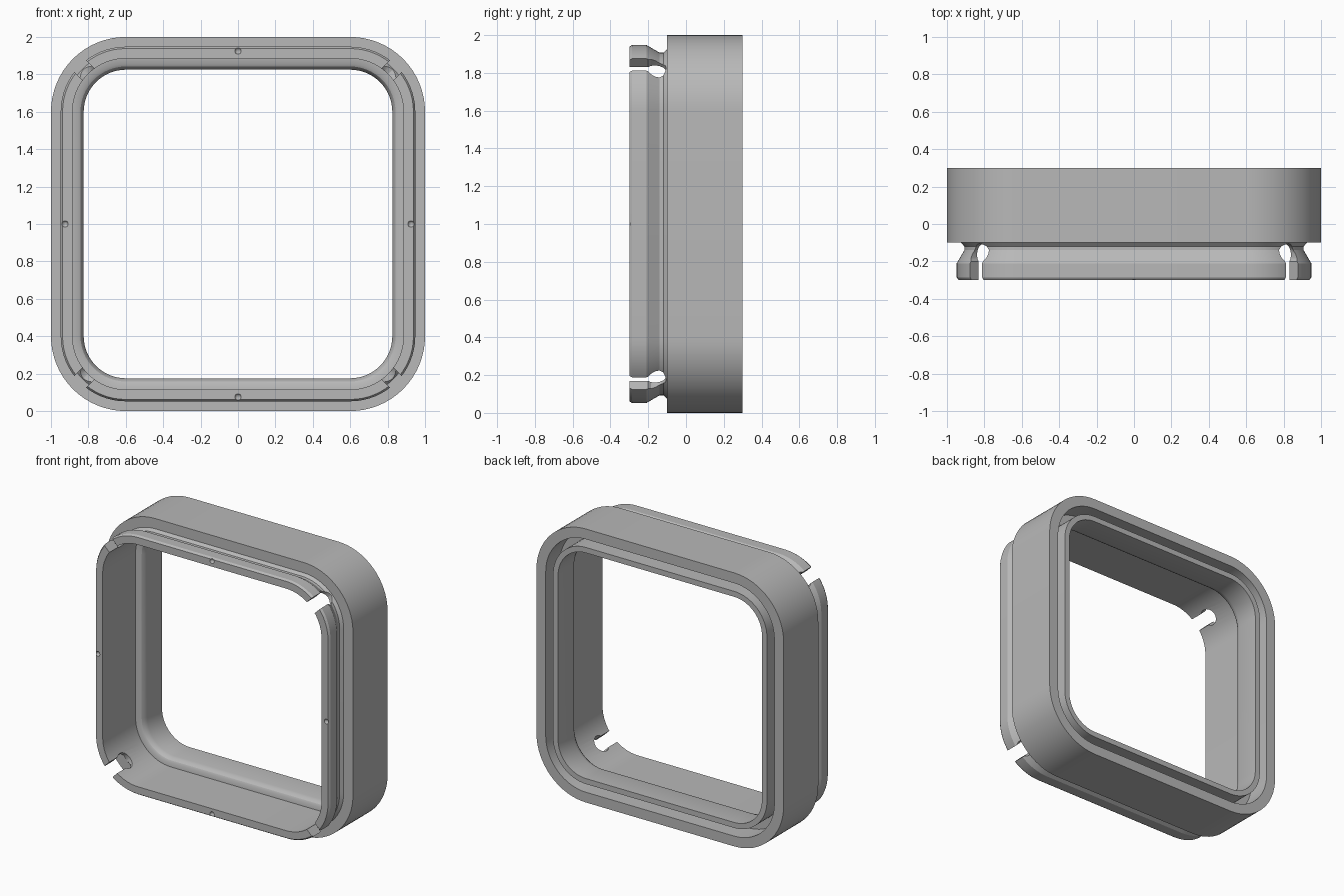
import bpy, bmesh, math
from mathutils import Matrix, Vector

default = bpy.data.objects.get("Cube")
if default:
    bpy.data.objects.remove(default, do_unlink=True)

CORNER = 0.6      # distance of the corner arc centres from the middle
STEPS = 16        # segments per corner arc

grey = bpy.data.materials.new("plain grey")
grey.use_nodes = True
grey.diffuse_color = (0.48, 0.48, 0.48, 1)
grey.node_tree.nodes["Principled BSDF"].inputs["Base Color"].default_value = (0.48, 0.48, 0.48, 1)


def new_object(name, bm):
    bmesh.ops.recalc_face_normals(bm, faces=bm.faces)
    mesh = bpy.data.meshes.new(name)
    bm.to_mesh(mesh)
    bm.free()
    mesh.materials.append(grey)
    obj = bpy.data.objects.new(name, mesh)
    bpy.context.collection.objects.link(obj)
    return obj


def sweep_frame(name, profile):
    """Sweep a closed (half size, y) profile around a rounded square."""
    bm = bmesh.new()
    rings = []
    for quarter in range(4):
        middle = math.pi / 4 + quarter * math.pi / 2
        cx = math.copysign(CORNER, math.cos(middle))
        cz = math.copysign(CORNER, math.sin(middle))
        for i in range(STEPS + 1):
            a = (quarter + i / STEPS) * math.pi / 2
            rings.append([bm.verts.new((cx + (r - CORNER) * math.cos(a), y,
                                        1 + cz + (r - CORNER) * math.sin(a)))
                          for r, y in profile])
    n = len(profile)
    for k, ring in enumerate(rings):
        after = rings[(k + 1) % len(rings)]
        for j in range(n):
            m = (j + 1) % n
            bm.faces.new((ring[j], ring[m], after[m], after[j]))
    return new_object(name, bm)


def cut(target, cutter):
    mod = target.modifiers.new("cut", 'BOOLEAN')
    mod.operation = 'DIFFERENCE'
    mod.solver = 'EXACT'
    mod.object = cutter
    cutter.hide_render = True
    bpy.context.view_layer.objects.active = target
    bpy.ops.object.modifier_apply(modifier=mod.name)
    bpy.data.objects.remove(cutter, do_unlink=True)


# Frame section: outer wall, snap rim, stepped opening, rear groove
frame = sweep_frame("snap_frame", [
    (1.0, 0.3), (1.0, -0.1),
    (0.925, -0.1), (0.907, -0.12), (0.907, -0.14),
    (0.948, -0.21), (0.948, -0.285), (0.938, -0.3),
    (0.885, -0.3), (0.885, 0.08),
    (0.855, 0.083), (0.842, 0.09), (0.832, 0.105), (0.825, 0.13),
    (0.825, 0.3), (0.865, 0.3), (0.865, 0.14), (0.925, 0.14), (0.925, 0.3)])

# Keyhole slot across each corner of the snap rim
SLOT = [(-0.045, -0.4), (0.045, -0.4), (0.045, -0.2)]
SLOT += [(0.06 * math.cos(t), -0.165 + 0.06 * math.sin(t))
         for t in (math.radians(-20 + 22 * i) for i in range(11))]
SLOT += [(-0.045, -0.2)]
for quarter in range(4):
    a = math.pi / 4 + quarter * math.pi / 2
    out = Vector((math.cos(a), 0, math.sin(a)))
    side = Vector((-math.sin(a), 0, math.cos(a)))
    base = Vector((math.copysign(CORNER, out.x), 0, 1 + math.copysign(CORNER, out.z)))
    bm = bmesh.new()
    inner, outer = ([bm.verts.new(base + out * d + side * s + Vector((0, y, 0)))
                     for s, y in SLOT] for d in (0.2, 0.45))
    bm.faces.new(inner)
    bm.faces.new(outer)
    for j in range(len(SLOT)):
        m = (j + 1) % len(SLOT)
        bm.faces.new((inner[j], inner[m], outer[m], outer[j]))
    cut(frame, new_object("slot_cutter", bm))

# Small dimple in the middle of each snap rim side
for quarter in range(4):
    a = quarter * math.pi / 2
    bm = bmesh.new()
    bmesh.ops.create_uvsphere(bm, u_segments=12, v_segments=8, radius=0.018,
                              matrix=Matrix.Translation((0.925 * math.cos(a), -0.303,
                                                         1 + 0.925 * math.sin(a))))
    cut(frame, new_object("dimple_cutter", bm))

# Smooth curves, sharp edges
bpy.ops.object.select_all(action='DESELECT')
frame.select_set(True)
bpy.context.view_layer.objects.active = frame
bpy.ops.object.shade_smooth_by_angle(angle=math.radians(25))
